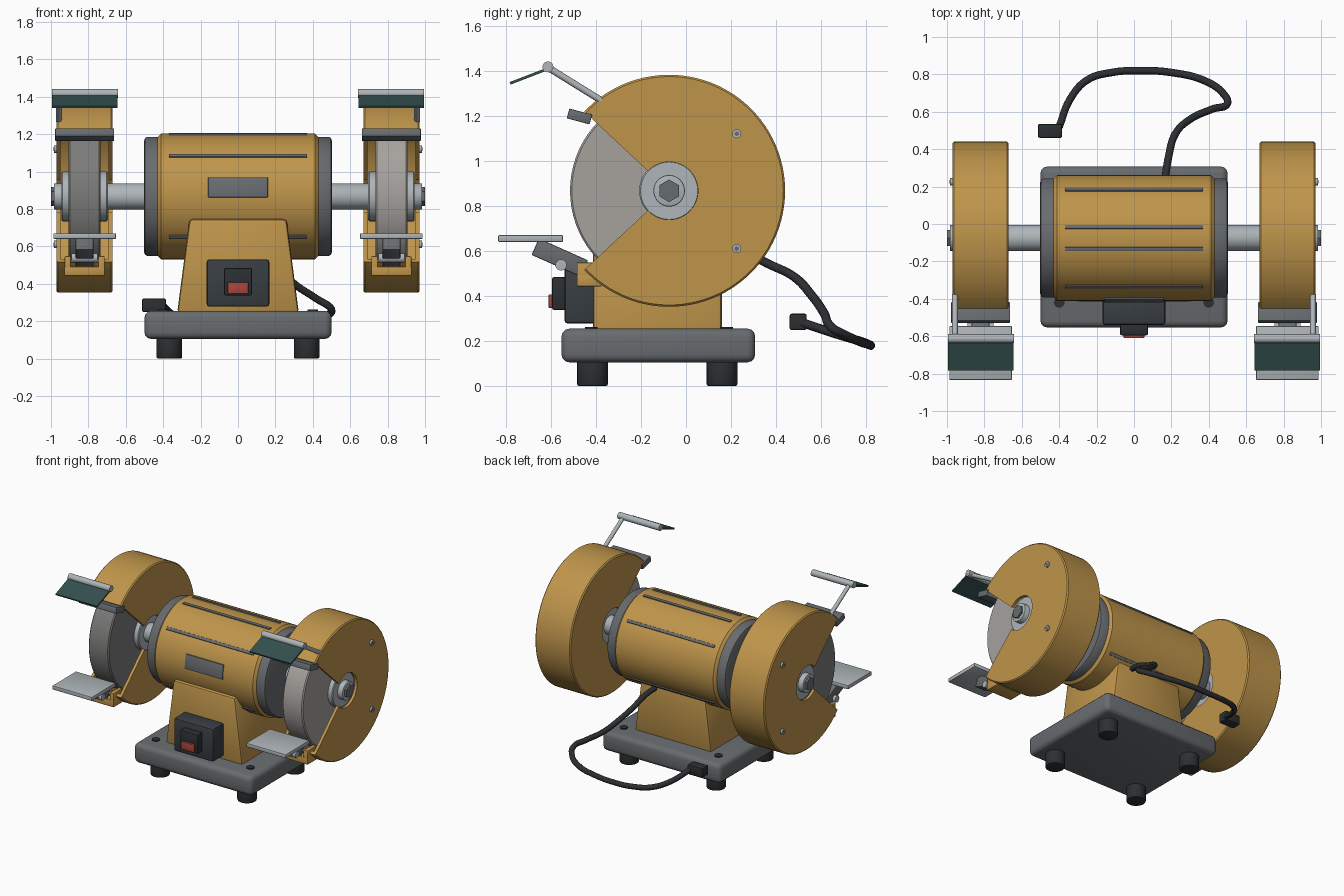
import bpy, bmesh
from math import radians, cos, sin, pi
from mathutils import Vector, Matrix

if "Cube" in bpy.data.objects:
    bpy.data.objects.remove(bpy.data.objects["Cube"])

AY, AZ = -0.075, 0.867  # motor axis


def mat(name, c):
    m = bpy.data.materials.new(name)
    m.diffuse_color = (*c, 1)
    m.use_nodes = True
    m.node_tree.nodes["Principled BSDF"].inputs["Base Color"].default_value = m.diffuse_color
    return m


ochre = mat("ochre_paint", (0.52, 0.30, 0.07))
iron = mat("grey_iron", (0.14, 0.15, 0.16))
dark = mat("black_rubber", (0.025, 0.028, 0.032))
panel = mat("dark_panel", (0.04, 0.048, 0.055))
steel = mat("bright_steel", (0.42, 0.46, 0.48))
red = mat("red_rocker", (0.42, 0.06, 0.04))
teal = mat("tinted_shield", (0.035, 0.08, 0.08))
coarse = mat("coarse_stone", (0.20, 0.20, 0.195))
fine = mat("fine_stone", (0.38, 0.36, 0.34))


def finish(name, bm, m):
    bmesh.ops.recalc_face_normals(bm, faces=bm.faces)
    me = bpy.data.meshes.new(name)
    bm.to_mesh(me)
    bm.free()
    ob = bpy.data.objects.new(name, me)
    bpy.context.collection.objects.link(ob)
    me.materials.append(m)
    return ob


def box(name, c, size, m, bevel=0.0, rot=0.0, taper=1.0, segs=2):
    """Box, tilted about x by rot degrees, top narrowed in x by taper."""
    bm = bmesh.new()
    bmesh.ops.create_cube(bm, size=1)
    for v in bm.verts:
        if v.co.z > 0:
            v.co.x *= taper
        v.co = Vector([a * b for a, b in zip(v.co, size)])
    if bevel:
        bmesh.ops.bevel(bm, geom=bm.edges[:], offset=bevel, segments=segs,
                        profile=0.5, affect='EDGES')
    bm.transform(Matrix.Translation(c) @ Matrix.Rotation(radians(rot), 4, 'X'))
    return finish(name, bm, m)


def rod(name, p, q, r, m, seg=24, bevel=0.0):
    """Cylinder between two points."""
    p, q = Vector(p), Vector(q)
    d = q - p
    bm = bmesh.new()
    bmesh.ops.create_cone(bm, cap_ends=True, segments=seg, radius1=r, radius2=r, depth=d.length)
    if bevel:
        rims = [e for e in bm.edges if abs(e.verts[0].co.z - e.verts[1].co.z) < 1e-5]
        bmesh.ops.bevel(bm, geom=rims, offset=bevel, segments=2, profile=0.5, affect='EDGES')
    bm.transform(Matrix.Translation((p + q) / 2) @ d.to_track_quat('Z', 'Y').to_matrix().to_4x4())
    return finish(name, bm, m)


def lathe(name, prof, m, x0=0, s=1, a0=None, a1=None, seg=72):
    """Closed (x, radius) outline swept round the motor axis, whole or as a sector."""
    full = a0 is None
    lo, hi = (0, 2 * pi) if full else (radians(a0), radians(a1))
    bm = bmesh.new()
    rings = []
    for i in range(seg if full else seg + 1):
        a = lo + (hi - lo) * i / seg
        rings.append([bm.verts.new((x0 + s * x, AY + r * cos(a), AZ + r * sin(a))) for x, r in prof])
    n = len(prof)
    for i in range(seg):
        A, B = rings[i], rings[(i + 1) % len(rings)]
        for j in range(n):
            k = (j + 1) % n
            bm.faces.new((A[j], A[k], B[k], B[j]))
    if not full:
        bm.faces.new(rings[0])
        bm.faces.new(rings[-1])
    bmesh.ops.remove_doubles(bm, verts=bm.verts, dist=1e-5)
    return finish(name, bm, m)


def disc(x1, x2, r, b):
    return [(x1, 0), (x1, r - b), (x1 + b, r), (x2 - b, r), (x2, r - b), (x2, 0)]


# Base, feet and base screws
box("base_plate", (0, -0.123, 0.18), (1.0, 0.86, 0.15), iron, 0.035, segs=3)
for x in (-1, 1):
    for y in (-0.415, 0.16):
        rod("foot", (x * 0.367, y, 0), (x * 0.367, y, 0.12), 0.068, dark, 32, 0.008)
    for y in (-0.42, 0.18):
        rod("base_screw", (x * 0.4, y, 0.24), (x * 0.4, y, 0.262), 0.028, dark)

# Pedestal and switch
box("pedestal", (0, -0.127, 0.495), (0.65, 0.573, 0.5), ochre, 0.018, taper=0.8)
box("switch_box", (0, -0.465, 0.404), (0.335, 0.15, 0.252), panel, 0.014)
box("switch_bezel", (0, -0.56, 0.411), (0.15, 0.07, 0.145), dark, 0.008)
box("switch_rocker", (0, -0.59, 0.377), (0.11, 0.04, 0.06), red, 0.004)

# Motor
lathe("motor_body", disc(-0.43, 0.43, 0.336, 0.018), ochre)
for s in (-1, 1):
    lathe("motor_end_cap", [(0.41, 0), (0.41, 0.318), (0.485, 0.318), (0.497, 0.312),
                            (0.503, 0.295), (0.503, 0)], iron, 0, s)
for a in (40, 80, 100, 140, 220, 320):
    t = radians(a)
    box("motor_rib", (0, AY + 0.335 * cos(t), AZ + 0.335 * sin(t)), (0.74, 0.018, 0.022), iron, 0.004, a)
box("rating_plate", (0, -0.402, 0.915), (0.32, 0.022, 0.108), iron, 0.004, -8)
rod("shaft", (-0.985, AY, AZ), (0.985, AY, AZ), 0.07, steel, 48, 0.006)

# Wheel heads, mirrored left and right
C = 0.82
guard = [(-0.15, 0.128), (-0.15, 0.507), (-0.142, 0.515), (0.142, 0.515), (0.15, 0.507), (0.15, 0.128),
         (0.128, 0.128), (0.128, 0.492), (-0.128, 0.492), (-0.128, 0.128)]
for s, side in ((-1, "left"), (1, "right")):
    X = s * C

    def nm(part):
        return side + "_" + part

    lathe(nm("wheel"), disc(-0.086, 0.086, 0.44, 0.008), fine if s > 0 else coarse, X, s)
    lathe(nm("wheel_guard"), guard, ochre, X, s, -137, 137)
    for e in (-1, 1):
        lathe(nm("flange"), disc(0.08, 0.124, 0.133, 0.006), steel, X, e, seg=48)
    rod(nm("axle_nut"), (s * 0.97, AY, AZ), (s * 1.0, AY, AZ), 0.05, iron, 6)
    for z in (1.12, 0.61):
        rod(nm("guard_screw"), (s * 0.96, 0.225, z), (s * 0.984, 0.225, z), 0.02, steel, 16)
        rod(nm("guard_screw_socket"), (s * 0.97, 0.225, z), (s * 0.986, 0.225, z), 0.011, iron, 6)

    # Spark deflector and eye shield
    box(nm("spark_deflector"), (X, -0.473, 1.197), (0.315, 0.105, 0.045), iron, 0.004, -15)
    rod(nm("shield_arm"), (s * 0.957, -0.375, 1.267), (s * 0.957, -0.617, 1.417), 0.015, steel, 16)
    rod(nm("shield_hinge"), (s * 0.642, -0.613, 1.417), (s * 0.995, -0.613, 1.417), 0.024, steel)
    box(nm("eye_shield"), (X, -0.698, 1.376), (0.35, 0.178, 0.012), teal, 0, 21)

    # Tool rest with its bracket
    box(nm("tool_rest"), (X, -0.69, 0.655), (0.335, 0.288, 0.03), steel, 0.005)
    box(nm("rest_arm"), (X, -0.56, 0.57), (0.095, 0.24, 0.08), iron, 0.006, -24)
    rod(nm("rest_bolt"), (X - 0.07, -0.555, 0.538), (X + 0.07, -0.555, 0.538), 0.025, steel)
    box(nm("rest_bracket"), (X, -0.43, 0.467), (0.215, 0.11, 0.05), ochre, 0.004)
    for e in (-1, 1):
        box(nm("rest_bracket_cheek"), (X + e * 0.09, -0.43, 0.495), (0.033, 0.11, 0.105), ochre, 0.004)

# Power cord and plug
path = [(.15, .14, .62), (.17, .27, .59), (.185, .36, .545), (.22, .48, .485), (.30, .56, .40),
        (.42, .615, .32), (.50, .645, .262), (.475, .70, .23), (.38, .765, .20), (.2, .81, .185),
        (.04, .82, .18), (-.12, .81, .185), (-.25, .77, .20), (-.34, .67, .23), (-.40, .52, .28)]
cu = bpy.data.curves.new("power_cord", 'CURVE')
cu.dimensions = '3D'
cu.bevel_depth = 0.02
cu.bevel_resolution = 3
cu.resolution_u = 6
cu.use_fill_caps = True
sp = cu.splines.new('BEZIER')
sp.bezier_points.add(len(path) - 1)
for bp, p in zip(sp.bezier_points, path):
    bp.co = p
    bp.handle_left_type = bp.handle_right_type = 'AUTO'
cu.materials.append(dark)
bpy.context.collection.objects.link(bpy.data.objects.new("power_cord", cu))
box("plug", (-0.449, 0.498, 0.285), (0.128, 0.075, 0.072), dark, 0.008)

# Smooth shading with sharp edges kept
for ob in bpy.context.scene.objects:
    if ob.type == 'MESH':
        ob.select_set(True)
        bpy.context.view_layer.objects.active = ob
bpy.ops.object.shade_smooth_by_angle(angle=radians(35))
